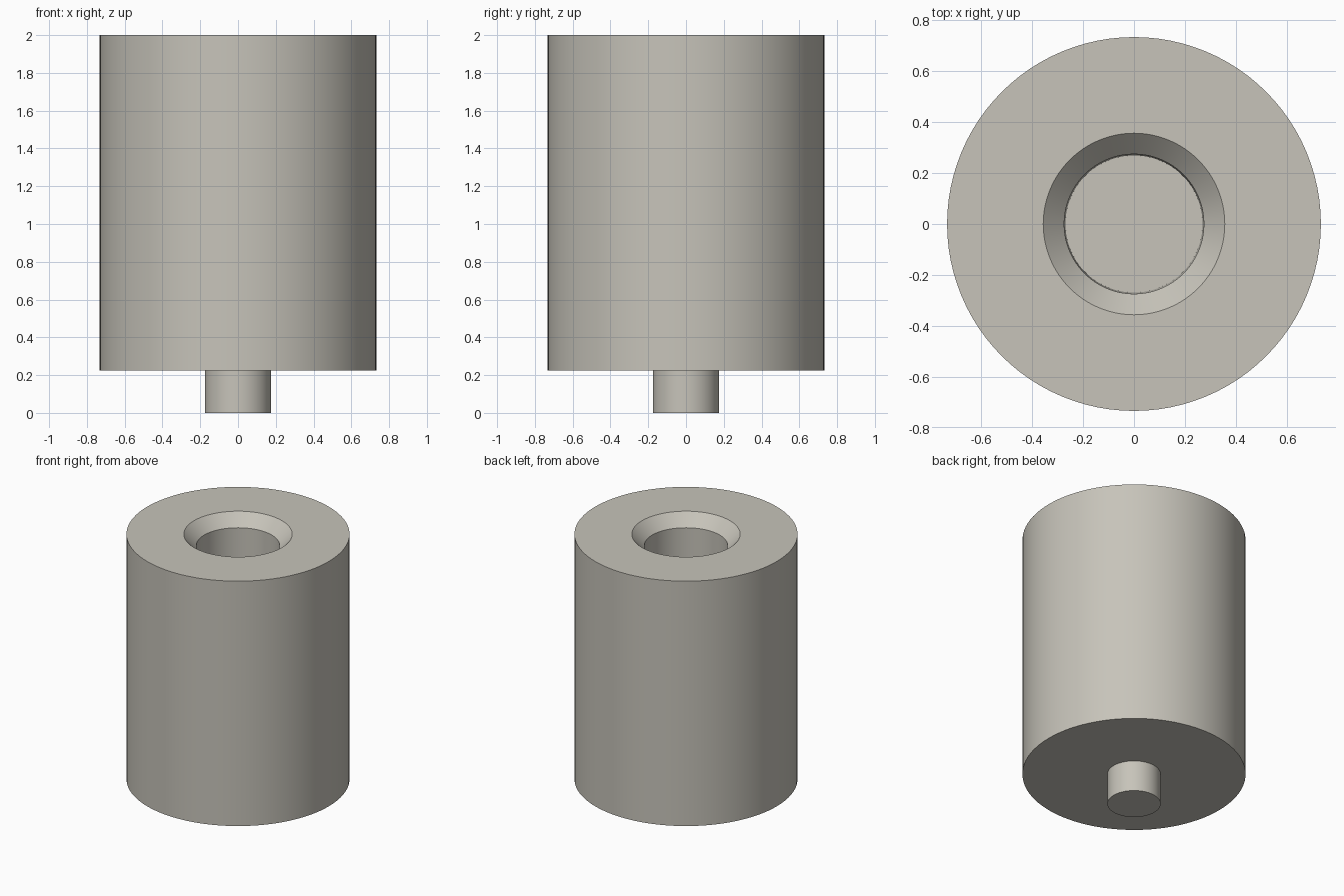
import bpy
import bmesh
import math

if "Cube" in bpy.data.objects:
    bpy.data.objects.remove(bpy.data.objects["Cube"], do_unlink=True)

SEGMENTS = 96

# Single warm grey finish
grey = bpy.data.materials.new("warm_grey")
grey.use_nodes = True
colour = (0.57, 0.55, 0.49, 1.0)
grey.diffuse_color = colour
grey.node_tree.nodes["Principled BSDF"].inputs["Base Color"].default_value = colour


def lathe(name, profile):
    """Revolve a (radius, height) profile around z, from axis to axis."""
    bm = bmesh.new()
    verts = [bm.verts.new((r, 0, z)) for r, z in profile]
    edges = [bm.edges.new(pair) for pair in zip(verts, verts[1:])]
    bmesh.ops.spin(bm, geom=verts + edges, cent=(0, 0, 0), axis=(0, 0, 1),
                   angle=math.tau, steps=SEGMENTS, use_duplicate=False)
    bmesh.ops.remove_doubles(bm, verts=bm.verts, dist=0.0001)
    bmesh.ops.recalc_face_normals(bm, faces=bm.faces)
    mesh = bpy.data.meshes.new(name)
    bm.to_mesh(mesh)
    bm.free()
    mesh.materials.append(grey)
    obj = bpy.data.objects.new(name, mesh)
    bpy.context.collection.objects.link(obj)
    bpy.ops.object.select_all(action="DESELECT")
    obj.select_set(True)
    bpy.context.view_layer.objects.active = obj
    bpy.ops.object.shade_smooth_by_angle(angle=math.radians(30))
    return obj


# Thick cylinder with a chamfered blind bore in the top and a peg below
lathe("bored_cylinder_with_peg", [
    (0, 0), (0.175, 0),              # peg end
    (0.175, 0.225), (0.733, 0.225),  # peg side and underside
    (0.733, 2), (0.356, 2),          # outer wall and top ring
    (0.274, 1.918),                  # chamfer
    (0.269, 1.0), (0, 1.0),          # bore wall and floor
])
